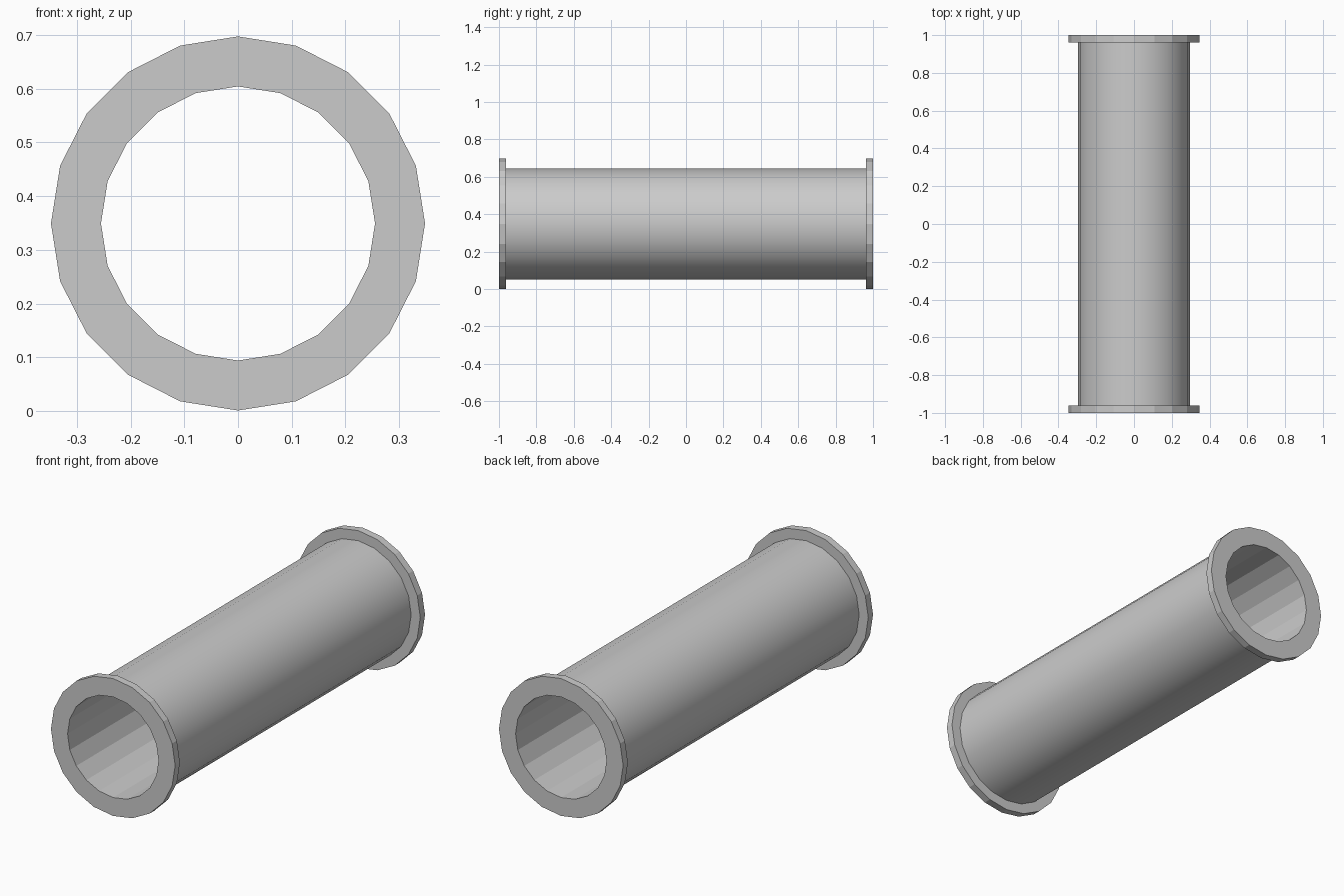
import bpy, bmesh, math

if "Cube" in bpy.data.objects:
    bpy.data.objects.remove(bpy.data.objects["Cube"])

SIDES = 20
R_FLANGE, R_BARREL, R_BORE = 0.348, 0.297, 0.255
HALF, FLANGE_IN = 1.0, 0.962
CENTRE_Z = 0.349

# closed half-section of the pipe: (radius, y)
profile = [
    (R_BORE, -HALF), (R_FLANGE, -HALF), (R_FLANGE, -FLANGE_IN), (R_BARREL, -FLANGE_IN),
    (R_BARREL, FLANGE_IN), (R_FLANGE, FLANGE_IN), (R_FLANGE, HALF), (R_BORE, HALF),
]
BARREL_SEGMENT = 3

# revolve the section around the y axis
bm = bmesh.new()
rings = []
for i in range(SIDES):
    a = 2 * math.pi * i / SIDES
    rings.append([bm.verts.new((r * math.cos(a), y, r * math.sin(a))) for r, y in profile])

n = len(profile)
for i in range(SIDES):
    a, b = rings[i], rings[(i + 1) % SIDES]
    for j in range(n):
        k = (j + 1) % n
        face = bm.faces.new((a[j], a[k], b[k], b[j]))
        # smooth outer barrel, faceted flanges and bore
        face.smooth = j == BARREL_SEGMENT
bmesh.ops.recalc_face_normals(bm, faces=bm.faces)

mesh = bpy.data.meshes.new("flanged_pipe")
bm.to_mesh(mesh)
bm.free()
pipe = bpy.data.objects.new("flanged_pipe", mesh)
pipe.location.z = CENTRE_Z
bpy.context.collection.objects.link(pipe)
